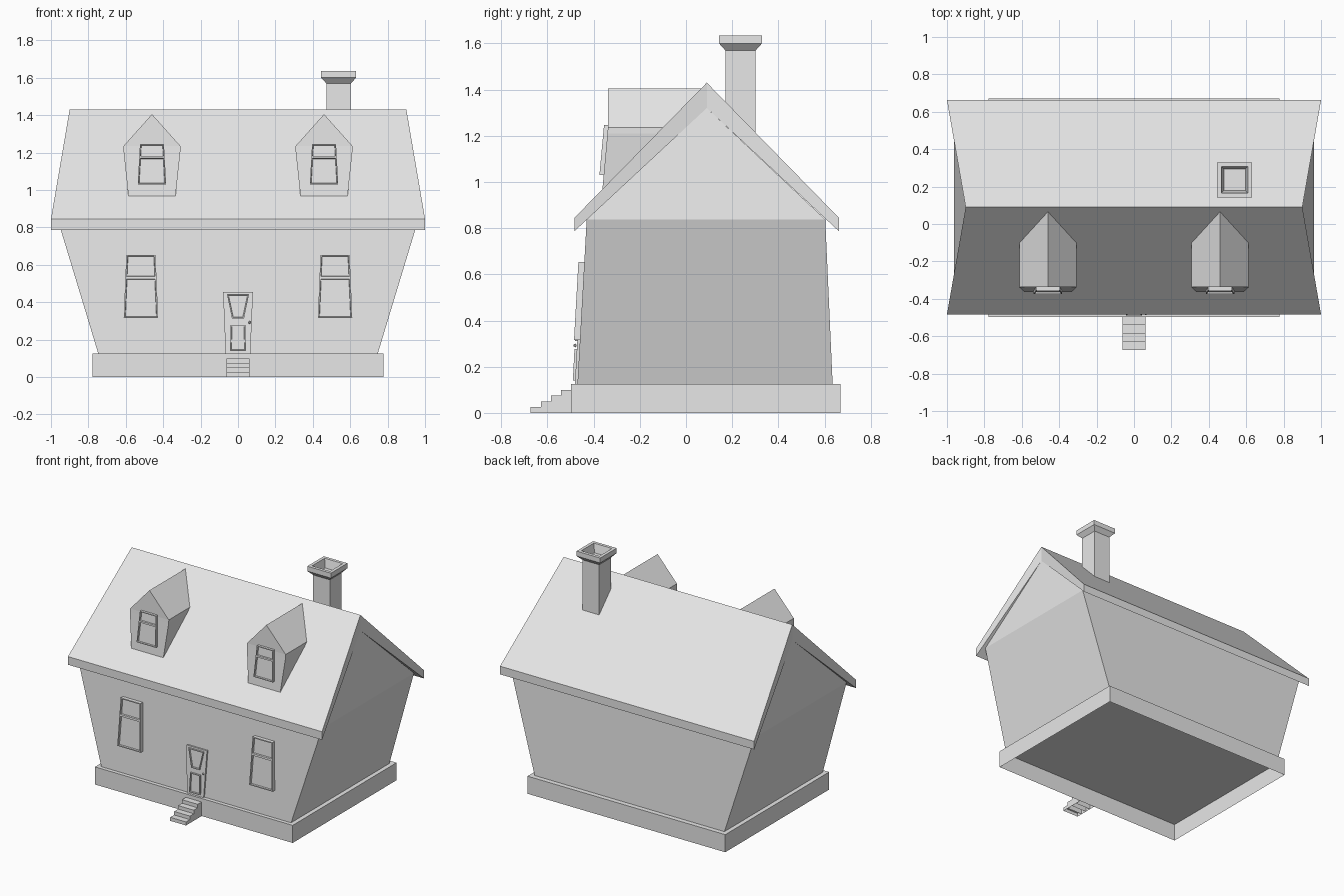
import bpy
import bmesh

old = bpy.data.objects.get("Cube")
if old:
    bpy.data.objects.remove(old, do_unlink=True)

GREY = (0.8, 0.8, 0.8, 1)
mat = bpy.data.materials.new("plain grey")
mat.use_nodes = True
mat.diffuse_color = GREY
mat.node_tree.nodes["Principled BSDF"].inputs["Base Color"].default_value = GREY


def finish(name, bm):
    mesh = bpy.data.meshes.new(name)
    bm.to_mesh(mesh)
    bm.free()
    mesh.materials.append(mat)
    obj = bpy.data.objects.new(name, mesh)
    bpy.context.collection.objects.link(obj)
    return obj


def rect(cx, w, y0, y1, z):
    """Horizontal rectangle, counter-clockwise from above."""
    return [(cx - w, y0, z), (cx + w, y0, z), (cx + w, y1, z), (cx - w, y1, z)]


def loft(bm, rings, start=True, end=True):
    """Skin a row of rings, with optional end caps."""
    rows = [[bm.verts.new(p) for p in ring] for ring in rings]
    for a, b in zip(rows, rows[1:]):
        for i in range(len(a)):
            j = (i + 1) % len(a)
            bm.faces.new((a[i], a[j], b[j], b[i]))
    if start:
        bm.faces.new(rows[0][::-1])
    if end:
        bm.faces.new(rows[-1])
    bmesh.ops.remove_doubles(bm, verts=bm.verts[:], dist=0.0001)


def solid(name, rings, start=True, end=True):
    bm = bmesh.new()
    loft(bm, rings, start, end)
    return finish(name, bm)


def panel(name, cx, low, high, back, splits=(), rim=0.0, depth=0.012):
    """Tapered slab on a wall; low and high are (z, half width, front y).
    Each front face is framed and sunk when rim is set."""
    rings = []
    for t in (0, *splits, 1):
        z, w, y = (a + (b - a) * t for a, b in zip(low, high))
        rings.append(rect(cx, w, y, back, z))
    bm = bmesh.new()
    loft(bm, rings)
    bm.normal_update()
    if rim:
        front = [f for f in bm.faces if f.normal.y < -0.9]
        bmesh.ops.inset_individual(bm, faces=front, thickness=rim)
        bmesh.ops.inset_individual(bm, faces=front, thickness=0.003, depth=-depth)
    return finish(name, bm)


# Hollow foundation, open below
solid("foundation", [rect(0, 0.778, -0.497, 0.67, z) for z in (0, 0.125)], start=False)

# Flared walls with gables leaning in to the ridge
MID = 0.09
solid("walls", [rect(0, 0.747, -0.47, 0.635, 0.125),
                rect(0, 0.963, -0.43, 0.603, 0.838),
                rect(0, 0.9, MID, MID, 1.32)], start=False)

# Roof slopes, longer at the eaves than at the ridge
EAVE, RIDGE = (0.845, 0.787), (1.43, 1.32)
bm = bmesh.new()
for eave_y in (-0.483, 0.662):
    rings = []
    for side in (-1, 1):
        rings.append([(side, eave_y, EAVE[1]), (side * 0.9, MID, RIDGE[1]),
                      (side * 0.9, MID, RIDGE[0]), (side, eave_y, EAVE[0])])
    loft(bm, rings)
inner = [f for f in bm.faces if all(abs(v.co.y - MID) < 0.001 for v in f.verts)]
bmesh.ops.delete(bm, geom=inner, context='FACES')
bmesh.ops.recalc_face_normals(bm, faces=bm.faces[:])
finish("roof", bm)

# Chimney with flared cap and sunken flue
levels = [(0.066, 1.18), (0.066, 1.57), (0.093, 1.60),
          (0.093, 1.635), (0.071, 1.635), (0.057, 1.575)]
solid("chimney", [rect(0.538, r, 0.236 - r, 0.236 + r, z) for r, z in levels], start=False)

# Dormers and windows, one of each per side
for side, label in ((-1, "right"), (1, "left")):
    x = 0.46 * side
    solid(label + "_dormer", [rect(x, 0.126, -0.362, 0.065, 0.968),
                              rect(x, 0.152, -0.340, 0.065, 1.21),
                              rect(x, 0.152, -0.338, 0.065, 1.235),
                              rect(x, 0, -0.338, 0.065, 1.405)])
    panel(label + "_dormer_window", x, (1.03, 0.076, -0.375), (1.247, 0.064, -0.355),
          -0.33, splits=(0.67,), rim=0.008)
    panel(label + "_window", 0.519 * side, (0.315, 0.092, -0.485), (0.653, 0.078, -0.466),
          -0.42, splits=(0.64,), rim=0.01)

# Door with two framed panels and a knob
panel("door", 0, (0.125, 0.066, -0.481), (0.455, 0.08, -0.463), -0.43)
panel("upper_door_panel", 0, (0.312, 0.032, -0.481), (0.443, 0.059, -0.474),
      -0.45, rim=0.008, depth=0.008)
panel("lower_door_panel", 0, (0.14, 0.043, -0.49), (0.277, 0.039, -0.483),
      -0.45, rim=0.008, depth=0.008)
bm = bmesh.new()
bmesh.ops.create_icosphere(bm, subdivisions=1, radius=0.008)
bmesh.ops.translate(bm, verts=bm.verts[:], vec=(0.062, -0.48, 0.292))
finish("door_knob", bm)

# Front steps, open below
bm = bmesh.new()
for i in range(4):
    y = -0.673 + 0.044 * i
    loft(bm, [rect(0, 0.062, y, y + 0.044, z) for z in (0, 0.025 * (i + 1))], start=False)
finish("front_steps", bm)
